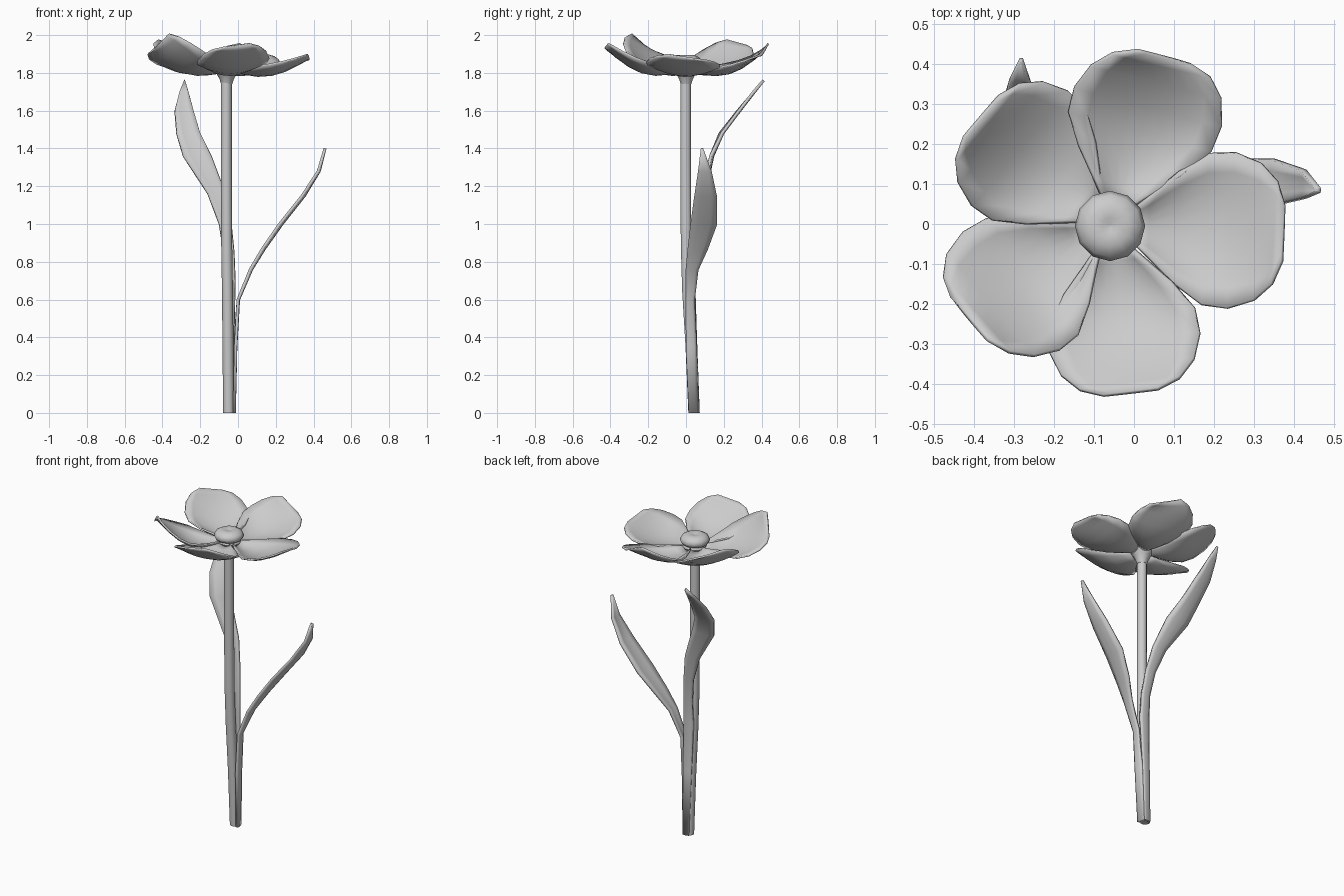
import bpy, bmesh
from math import sin, cos, pi, radians

CX, CY = -0.06, 0.0   # flower axis


def loft(name, rows, ring=False, thick=0.0):
    """Skin rows of points; rings are capped, open sheets get thickness."""
    bm = bmesh.new()
    vs = [[bm.verts.new(p) for p in r] for r in rows]
    n = len(rows[0])
    for a, b in zip(vs, vs[1:]):
        for i in range(n if ring else n - 1):
            j = (i + 1) % n
            bm.faces.new((a[i], a[j], b[j], b[i]))
    if ring:
        bm.faces.new(vs[0][::-1])
        bm.faces.new(vs[-1])
    bmesh.ops.recalc_face_normals(bm, faces=bm.faces)
    me = bpy.data.meshes.new(name)
    bm.to_mesh(me)
    bm.free()
    ob = bpy.data.objects.new(name, me)
    bpy.context.collection.objects.link(ob)
    bpy.ops.object.select_all(action='DESELECT')
    bpy.context.view_layer.objects.active = ob
    ob.select_set(True)
    bpy.ops.object.shade_smooth_by_angle(angle=radians(55))
    if thick:
        m = ob.modifiers.new("thickness", 'SOLIDIFY')
        m.thickness, m.offset = thick, 0


def circle(x, y, z, r, n):
    return [(x + r * cos(2 * pi * i / n), y + r * sin(2 * pi * i / n), z)
            for i in range(n)]


# Stem, slightly bent near the ground
stem = [(-0.05, 0.04, 0), (-0.053, 0.025, 0.35), (-0.056, 0.007, 0.65),
        (-0.06, 0, 0.9), (-0.062, -0.002, 1.35), (-0.062, -0.002, 1.77)]
loft("stem", [circle(x, y, z, 0.029, 10) for x, y, z in stem], ring=True)

# Flared cup under the petals
loft("flower_base", [circle(CX, CY, z, r, 10) for z, r in
     ((1.74, 0.029), (1.765, 0.037), (1.79, 0.05), (1.82, 0.07), (1.84, 0.06))],
     ring=True)

# Button in the middle with a dimpled top
loft("flower_center", [circle(CX, CY - 0.005, z, r, 12) for z, r in
     ((1.825, 0.05), (1.84, 0.078), (1.86, 0.088), (1.88, 0.078),
      (1.895, 0.05), (1.893, 0.02), (1.888, 0.005))], ring=True)

# Petals: shared outline (distance, half width), bent and tilted individually
OUTLINE = ((0.12, 0.18), (0.22, 0.38), (0.38, 0.71), (0.55, 0.97), (0.70, 1.0),
           (0.85, 0.88), (0.95, 0.66), (1.0, 0.36))


def petal(name, angle, length, width, rise, tilt, skew):
    a = radians(angle)
    rows = []
    for u, w in OUTLINE:
        row = []
        for k in range(9):
            v = k / 4 - 1
            r = length * u + skew * v * u * w
            s = width * w * v
            z = (1.825 + rise * u ** 2.5 - 0.05 * sin(pi * u)
                 + 0.05 * v * v * sin(pi * u) + tilt * v * u)
            row.append((CX + r * cos(a) - s * sin(a),
                        CY + r * sin(a) + s * cos(a), z))
        rows.append(row)
    loft(name, rows, thick=0.01)


petal("petal_right", -3, 0.435, 0.195, 0.06, -0.012, 0.0)
petal("petal_back", 72, 0.44, 0.19, 0.10, 0.03, -0.015)
petal("petal_back_left", 140, 0.42, 0.187, 0.135, 0.015, 0.0)
petal("petal_front_left", 214, 0.425, 0.19, 0.135, 0.047, -0.025)
petal("petal_front", 277, 0.425, 0.19, 0.12, 0.01, 0.0)


# Leaves: rows of height, first edge x y, second edge x y
def leaf(name, rows, fold):
    pts = []
    for z, x0, y0, x1, y1 in rows:
        w = ((x1 - x0) ** 2 + (y1 - y0) ** 2) ** 0.5
        row = []
        for k in range(5):
            t = k / 4
            b = 4 * t * (1 - t) * w
            row.append((x0 + (x1 - x0) * t + fold[0] * b,
                        y0 + (y1 - y0) * t + fold[1] * b, z))
        pts.append(row)
    loft(name, pts, thick=0.015)


leaf("leaf_right", [
    (0, -0.02, 0.015, -0.028, 0.062), (0.35, -0.013, 0.0, -0.018, 0.055),
    (0.6, 0.0, 0.0, 0.0, 0.045), (0.76, 0.065, 0.0, 0.07, 0.065),
    (0.87, 0.13, 0.01, 0.135, 0.115), (1.0, 0.22, 0.025, 0.225, 0.163),
    (1.15, 0.34, 0.045, 0.345, 0.163), (1.28, 0.425, 0.065, 0.425, 0.135),
    (1.4, 0.46, 0.08, 0.46, 0.09)], (0.08, 0))
leaf("leaf_back", [
    (0, -0.065, 0.06, -0.025, 0.064), (0.4, -0.072, 0.045, -0.02, 0.048),
    (0.7, -0.078, 0.035, -0.014, 0.037), (0.85, -0.077, 0.045, -0.02, 0.045),
    (1.0, -0.1, 0.065, -0.035, 0.065), (1.16, -0.16, 0.09, -0.065, 0.095),
    (1.36, -0.29, 0.13, -0.14, 0.13), (1.48, -0.325, 0.18, -0.2, 0.19),
    (1.6, -0.335, 0.275, -0.235, 0.28), (1.7, -0.31, 0.36, -0.262, 0.358),
    (1.76, -0.285, 0.41, -0.28, 0.41)], (0, 0.08))
